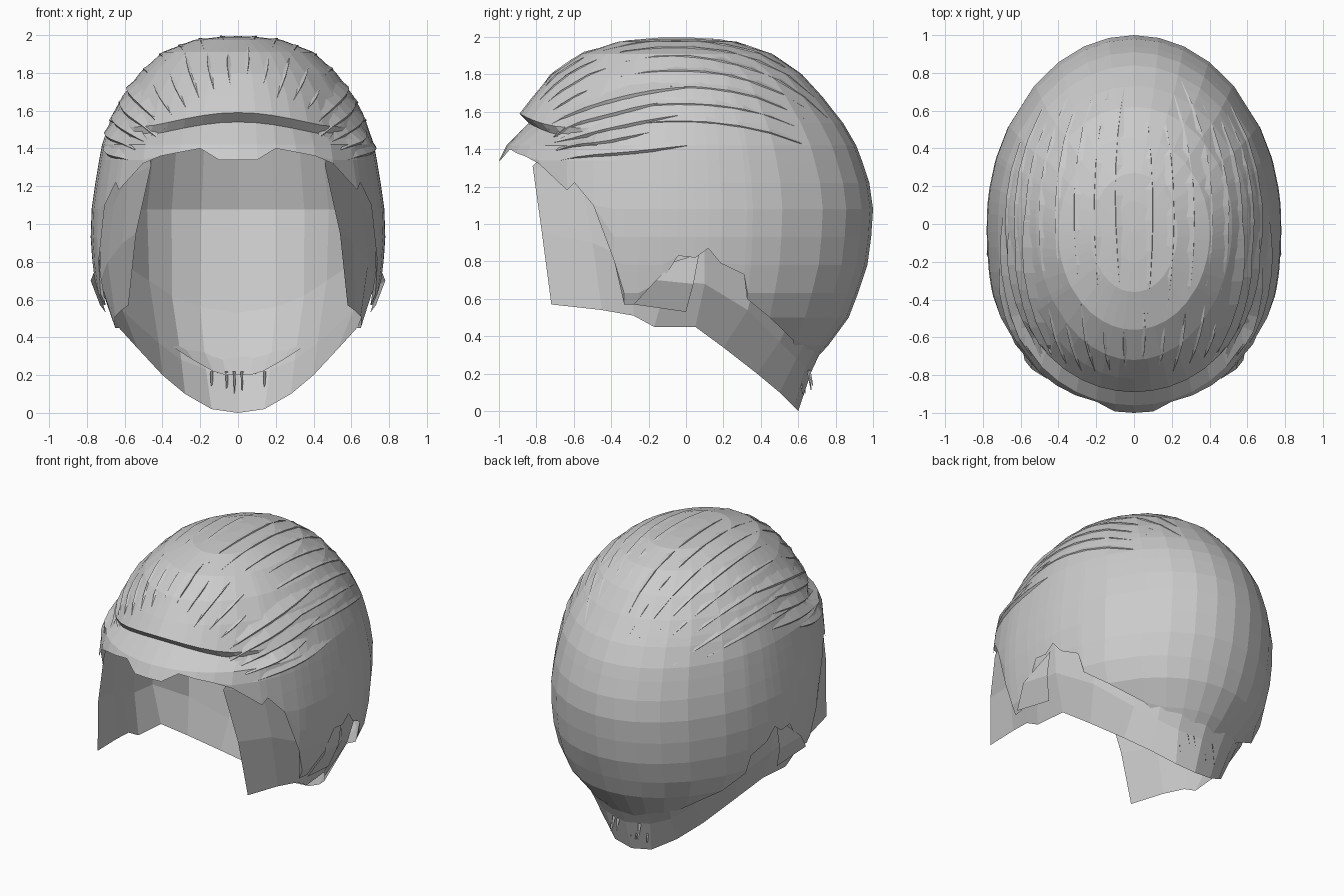
import bpy, bmesh, random
from math import sin, cos, radians
from mathutils import Vector
from mathutils.bvhtree import BVHTree

random.seed(4)
if "Cube" in bpy.data.objects:
    bpy.data.objects.remove(bpy.data.objects["Cube"], do_unlink=True)

hair = bpy.data.materials.new("hair_grey")
hair.use_nodes = True
GREY = (0.6, 0.6, 0.6, 1)
hair.diffuse_color = GREY
hair.node_tree.nodes["Principled BSDF"].inputs["Base Color"].default_value = GREY


def finish(bm, name):
    bmesh.ops.remove_doubles(bm, verts=bm.verts, dist=0.0005)
    bmesh.ops.dissolve_degenerate(bm, edges=bm.edges, dist=0.0005)
    bmesh.ops.recalc_face_normals(bm, faces=bm.faces)
    mesh = bpy.data.meshes.new(name)
    bm.to_mesh(mesh)
    mesh.materials.append(hair)
    obj = bpy.data.objects.new(name, mesh)
    bpy.context.collection.objects.link(obj)


def loft(bm, rows, closed=False):
    """Skin a list of equal-length point rows with quads."""
    grid = [[bm.verts.new(p) for p in row] for row in rows]
    for a, b in zip(grid, grid[1:]):
        n = len(a)
        for i in range(n if closed else n - 1):
            j = (i + 1) % n
            bm.faces.new((a[i], a[j], b[j], b[i]))
    return grid


# Head section by height: z, half width, front y, back y
SECTIONS = [(1.99, .1, -.2, .12), (1.975, .23, -.36, .27), (1.91, .4, -.56, .46),
            (1.8, .52, -.72, .62), (1.68, .61, -.82, .73), (1.59, .66, -.89, .8),
            (1.54, .68, -.84, .84), (1.42, .72, -.96, .91), (1.34, .735, -1, .94),
            (1.22, .755, -1, .98), (1.08, .775, -1, 1), (.93, .78, -1, .99),
            (.78, .77, -1, .97), (.63, .75, -1, .92), (.5, .69, -1, .87),
            (.35, .55, -1, .76), (.2, .36, -1, .62)]

# Lower edge of the outer hair: degrees round from the front, z
EDGE = [(0, 1.34), (8, 1.34), (16, 1.4), (25, 1.38), (34, 1.36), (43, 1.32),
        (56, 1.18), (59, 1.22), (66, 1.1), (73, .8), (76, .57), (80, .57),
        (86, .7), (89, .83), (93, .82), (97, .87), (101, .79), (109, .73),
        (111, .6), (121, .5), (137, .38), (149, .28), (160, .22), (170, .2), (180, .2)]


def surface(angle, z):
    for a, b in zip(SECTIONS, SECTIONS[1:]):
        if z >= b[0] - 1e-6:
            t = (a[0] - z) / (a[0] - b[0])
            w, front, back = [p + (q - p) * t for p, q in zip(a[1:], b[1:])]
            break
    s, c = sin(radians(angle)), cos(radians(angle))
    middle = (front + back) / 2 if z > 1.9 else 0
    if c > 0:
        y = middle + (front - middle) * c ** (1 if z > 1.6 else .78)
    else:
        y = middle - (back - middle) * c
    # The lip of the fringe droops toward the temples
    droop = .2 * s * s * c if c > 0 and 1.5 < z < 1.6 else 0
    return Vector((w * s, y, z - droop))


# Outer hair shell
bm = bmesh.new()
columns = EDGE + [(360 - a, z) for a, z in EDGE[-2:0:-1]]
rows = [[surface(a, max(s[0], low)) for a, low in columns] for s in SECTIONS]
grid = loft(bm, rows, True)
crown = bm.verts.new((0, -.04, 1.995))
for i in range(len(columns)):
    bm.faces.new((crown, grid[0][i], grid[0][(i + 1) % len(columns)]))
finish(bm, "outer_hair")
tree = BVHTree.FromBMesh(bm)

CENTRE = Vector((0, 0, 1.0))

# Inner layer: sideburn panels, ear lining and nape (angle, then top, middle, bottom)
UNDER = [(43, (.46, -.82, 1.31), (.54, -.77, .95), (.58, -.72, .57)),
         (55, (.58, -.56, 1.25), (.61, -.5, .9), (.62, -.45, .54)),
         (70, (.66, -.3, 1.1), (.69, -.28, .8), (.65, -.28, .51)),
         (82, (.73, -.1, 1), (.73, -.1, .7), (.65, -.17, .45)),
         (97, (.74, .1, .95), (.73, .1, .68), (.63, .05, .45)),
         (118, (.66, .4, .82), (.61, .33, .54), (.53, .2, .34)),
         (140, (.47, .67, .7), (.42, .5, .37), (.4, .38, .2)),
         (152, (.35, .76, .62), (.3, .59, .28), (.28, .5, .1)),
         (165, (.2, .81, .56), (.17, .64, .23), (.14, .58, .02)),
         (180, (0, .82, .53), (0, .67, .21), (0, .6, 0))]
half = []
for angle, *points in UNDER:
    upper = [CENTRE + (surface(angle, z) - CENTRE) * .965 for z in (1.88, 1.66, 1.42)]
    if angle > 100:
        upper += [CENTRE + (surface(angle, 1.08) - CENTRE) * .965]
    else:
        upper += [(upper[-1] + Vector(points[0])) / 2]
    half.append(upper + [Vector(p) for p in points])
other = [[Vector((-p.x, p.y, p.z)) for p in col] for col in half[-2::-1]]
bm = bmesh.new()
loft(bm, half + other)
finish(bm, "inner_hair")

# Loose tuft flaring out over each ear
bm = bmesh.new()
for s in (1, -1):
    loft(bm, [[(s * .74, -.06, .8), (s * .75, .07, .84)],
              [(s * .78, -.16, .7), (s * .75, .04, .68)],
              [(s * .73, -.28, .57), (s * .7, 0, .53)]])
finish(bm, "ear_tufts")


def strand(bm, lateral, start, end, width, height, steps=7):
    """Tapered ridge swept over the head from front to back."""
    rings = []
    for i in range(steps + 1):
        t = i / steps
        sweep = radians(start + (end - start) * t)
        lift = height * min(1, 4 * t, 4 * (1 - t)) + .001
        ring = []
        for k, off in ((-.5, -.004), (.42, lift), (.5, -.004)):
            a = radians(lateral + k * width * (.25 + .75 * sin(3.14 * t)))
            d = Vector((sin(a) * sin(sweep), -cos(sweep), cos(a) * sin(sweep)))
            ring.append(tree.ray_cast(CENTRE, d)[0] + d * off)
        rings.append(ring)
    loft(bm, rings, True)


# Long strands over the crown, short ones in the fringe, broad side locks
crown_bm, fringe_bm, side_bm = bmesh.new(), bmesh.new(), bmesh.new()
for s in (1, -1):
    for i in range(8):
        strand(crown_bm, s * (4 + i * 6.5), 64 + random.uniform(-4, 8),
               139 + random.uniform(-12, 5), s * 4, .007)
    for i in range(6):
        strand(fringe_bm, s * (3 + i * 7), 42 + random.uniform(-2, 4),
               60 + random.uniform(-3, 6), s * 2, .007, 4)
    for i in range(5):
        strand(side_bm, s * (37 + i * 5.5), 41 + i, 92 - i * 3 + random.uniform(-8, 12),
               s * 7, .016)
finish(crown_bm, "crown_strands")
finish(fringe_bm, "fringe_strands")
finish(side_bm, "side_locks")

# Thin hairs hanging at the nape
bm = bmesh.new()
for i in range(8):
    x = -.14 + i * .04
    y = random.uniform(.6, .66)
    low = random.uniform(.07, .14)
    loft(bm, [[(x - .008, y, .22), (x + .008, y + .012, .22)],
              [(x, y + .02, low), (x + .004, y + .026, low)]])
finish(bm, "nape_hairs")
